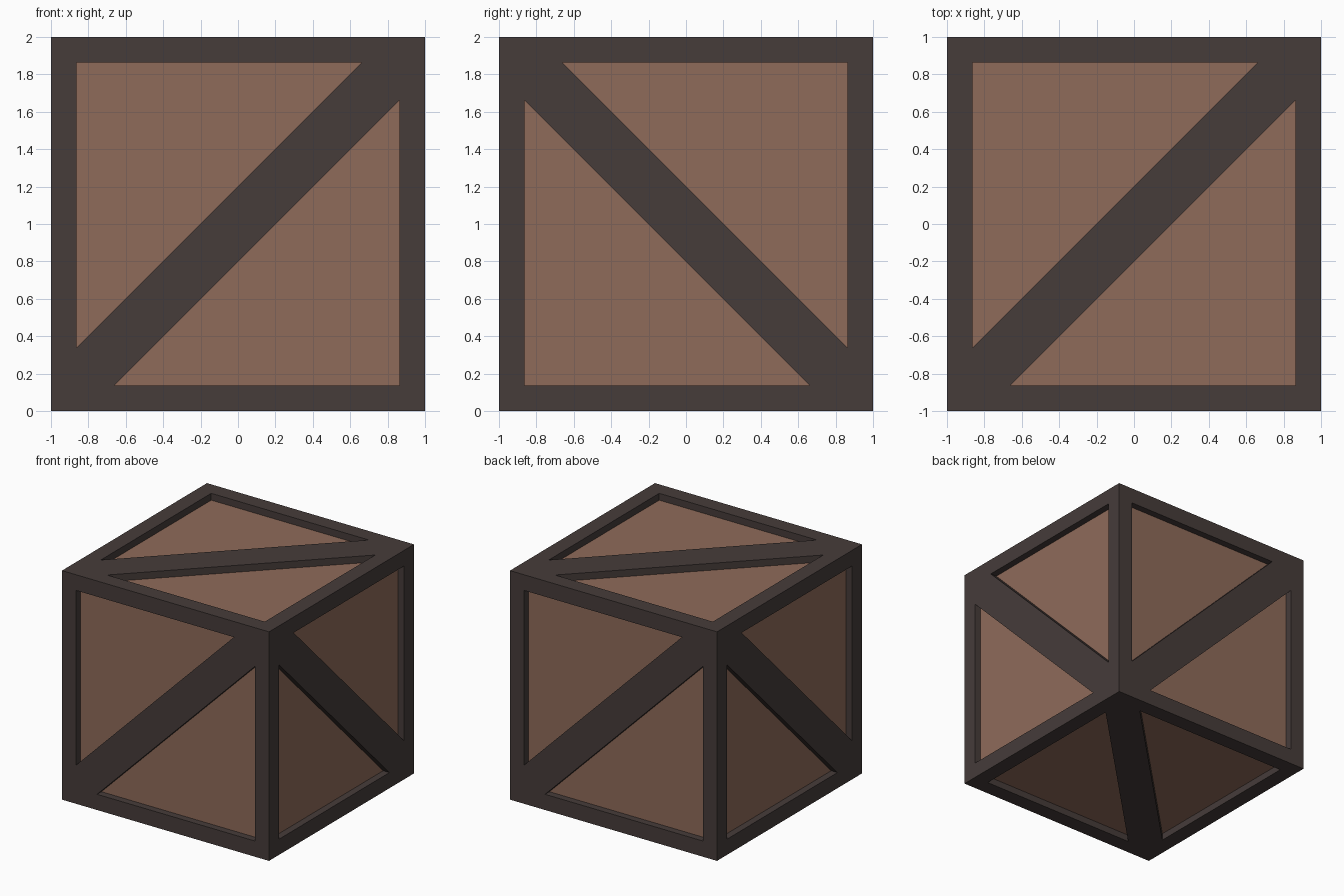
import bpy
import bmesh
from mathutils import Vector

HALF = 1.0      # half the crate size
INNER = 0.863   # inner edge of the border
BRACE = 0.202   # offset of the brace edges from the diagonal
DEPTH = 0.06    # recess of the panels

old = bpy.data.objects.get("Cube")
if old:
    bpy.data.objects.remove(old)


def material(name, color):
    mat = bpy.data.materials.new(name)
    mat.use_nodes = True
    mat.diffuse_color = color
    mat.node_tree.nodes["Principled BSDF"].inputs["Base Color"].default_value = color
    return mat


def add_object(name, bm, mat):
    mesh = bpy.data.meshes.new(name)
    bm.to_mesh(mesh)
    bm.free()
    mesh.materials.append(mat)
    obj = bpy.data.objects.new(name, mesh)
    bpy.context.collection.objects.link(obj)
    obj.location.z = HALF
    return obj


dark_wood = material("dark wood", (0.061, 0.045, 0.042, 1))
light_wood = material("light wood", (0.275, 0.147, 0.102, 1))

# Inner box whose sides show as the recessed panels
bm = bmesh.new()
bmesh.ops.create_cube(bm, size=2 * (HALF - DEPTH))
add_object("panels", bm, light_wood)

# Outward normal and first in-plane axis of each side; the brace runs along u = v
X, Y, Z = Vector((1, 0, 0)), Vector((0, 1, 0)), Vector((0, 0, 1))
sides = [(-Y, X), (X, Z), (Y, -X), (-X, Z), (Z, X), (-Z, Y)]

# Border and diagonal brace on every side, with walls down to the panels
bm = bmesh.new()
for n, u in sides:
    v = n.cross(u)

    def face(points):
        bm.faces.new([bm.verts.new(u * a + v * b + n * h) for a, b, h in points])

    def flat(*points):
        face([(a, b, HALF) for a, b in points])

    h, f, e = HALF, INNER, INNER - BRACE
    # Each half of the side is the other turned by 180 degrees
    for s in (1, -1):
        h, f, e = s * HALF, s * INNER, s * (INNER - BRACE)
        triangle = [(-f, -e), (e, f), (-f, f)]
        flat((-h, -h), triangle[0], triangle[2], (-h, h))
        flat((-h, h), triangle[2], triangle[1], (h, h))
        for p, q in zip(triangle, triangle[1:] + triangle[:1]):
            low = HALF - DEPTH
            face([(*p, HALF), (*p, low), (*q, low), (*q, HALF)])
    # Diagonal brace
    h, f, e = HALF, INNER, INNER - BRACE
    flat((-h, -h), (-e, -f), (f, e), (h, h), (e, f), (-f, -e))

bmesh.ops.remove_doubles(bm, verts=bm.verts, dist=0.0001)
# Wind every face away from the solid: flat faces outward, walls toward the openings
for poly in bm.faces:
    poly.normal_update()
    c = poly.calc_center_median()
    axis = max(range(3), key=lambda i: abs(c[i]))
    if abs(poly.normal[axis]) > 0.9 and abs(c[axis]) > HALF - 0.001:
        if poly.normal[axis] * c[axis] < 0:
            poly.normal_flip()
add_object("frame", bm, dark_wood)
